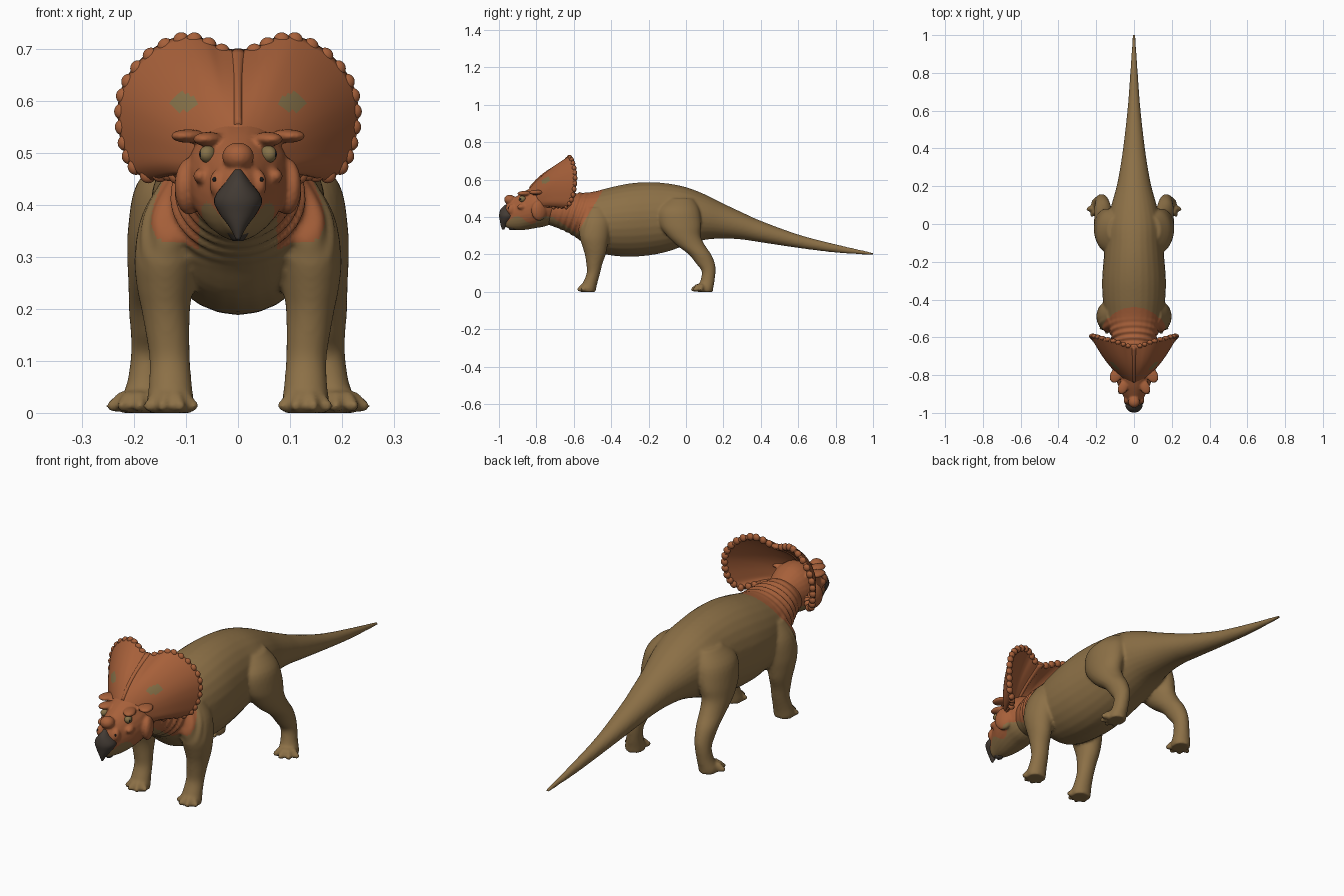
import bpy, bmesh, math
from mathutils import Vector, Matrix

if "Cube" in bpy.data.objects:
    bpy.data.objects.remove(bpy.data.objects["Cube"])


def material(name, col):
    m = bpy.data.materials.new(name)
    m.diffuse_color = (*col, 1)
    m.use_nodes = True
    m.node_tree.nodes["Principled BSDF"].inputs["Base Color"].default_value = m.diffuse_color
    return m


BROWN = material("brown_hide", (0.262, 0.162, 0.062))
ORANGE = material("rust_orange_hide", (0.385, 0.117, 0.042))
DARK = material("dark_horn", (0.055, 0.043, 0.034))
GREEN = material("olive_patch", (0.235, 0.165, 0.065))
PUPIL = material("black_pupil", (0.01, 0.01, 0.01))


def spline(rows, n):
    """Smoothly interpolate table rows, n steps per gap."""
    rows = [Vector(r) for r in rows]
    out = []
    for i in range(len(rows) - 1):
        a, b = rows[max(i - 1, 0)], rows[i]
        c, d = rows[i + 1], rows[min(i + 2, len(rows) - 1)]
        for k in range(n):
            t = k / n
            out.append(0.5 * (2 * b + (c - a) * t + (2 * a - 5 * b + 4 * c - d) * t * t
                              + (3 * b - a - 3 * c + d) * t ** 3))
    return out + [rows[-1]]


def loft(bm, rings, sides=28):
    """Skin elliptical rings given as (centre, u axis, v axis)."""
    loops = []
    for c, u, v in rings:
        loops.append([bm.verts.new(Vector(c) + Vector(u) * math.cos(a) + Vector(v) * math.sin(a))
                      for a in (2 * math.pi * k / sides for k in range(sides))])
    for p, q in zip(loops, loops[1:]):
        for k in range(sides):
            j = (k + 1) % sides
            bm.faces.new((p[k], p[j], q[j], q[k]))
    bm.faces.new(loops[0][::-1])
    bm.faces.new(loops[-1])


def loft_y(bm, rows, n=4):
    """Rows: y, top z, bottom z, half width."""
    loft(bm, [((0, y, (t + b) / 2), (w, 0, 0), (0, 0, (t - b) / 2))
              for y, t, b, w in spline(rows, n)])


def loft_z(bm, rows, side=1, n=4):
    """Rows: z, centre x, centre y, x radius, y radius."""
    loft(bm, [((x * side, y, z), (rx, 0, 0), (0, ry, 0))
              for z, x, y, rx, ry in spline(rows, n)])


def ball(bm, c, r, rot=0):
    bmesh.ops.create_uvsphere(bm, u_segments=16, v_segments=10, radius=1, matrix=Matrix.Translation(c)
                              @ Matrix.Rotation(rot, 4, 'Z') @ Matrix.Diagonal((*r, 1)))


def finish(name, bm, mats, mods=(), rule=None, shape=None):
    """Make the object, bake its modifiers, then reshape and colour by rule."""
    bmesh.ops.recalc_face_normals(bm, faces=bm.faces)
    me = bpy.data.meshes.new(name)
    bm.to_mesh(me)
    bm.free()
    ob = bpy.data.objects.new(name, me)
    bpy.context.collection.objects.link(ob)
    for kind, props in mods:
        mod = ob.modifiers.new(kind.lower(), kind)
        for k, v in props.items():
            setattr(mod, k, v)
    if mods:
        dg = bpy.context.evaluated_depsgraph_get()
        me = bpy.data.meshes.new_from_object(ob.evaluated_get(dg))
        ob.modifiers.clear()
        ob.data = me
    if shape:
        moves = [shape(v.co, v.normal) for v in me.vertices]
        for v, m in zip(me.vertices, moves):
            v.co += m
    me.materials.clear()
    for m in mats:
        me.materials.append(m)
    for p in me.polygons:
        p.use_smooth = True
        p.material_index = rule(p.center, p.normal) if rule else 0
    return ob


def skin(voxel, its):
    return (("REMESH", {"mode": 'VOXEL', "voxel_size": voxel}),
            ("SMOOTH", {"factor": 0.5, "iterations": its}))


# Body: torso, neck and tail
bm = bmesh.new()
loft_y(bm, [(1.004, .209, .196, .007), (.8, .255, .21, .02), (.6, .307, .235, .035),
            (.4, .38, .265, .058), (.3, .425, .28, .073), (.2, .472, .285, .092),
            (.1, .522, .278, .12), (0, .56, .25, .145), (-.1, .58, .215, .152),
            (-.2, .587, .195, .162), (-.3, .58, .188, .169), (-.4, .56, .195, .165),
            (-.5, .535, .22, .148), (-.58, .53, .285, .125), (-.66, .53, .33, .1),
            (-.74, .52, .36, .075)])

# Legs and toes
FRONT = [(.45, .095, -.48, .05, .06), (.38, .12, -.485, .065, .085), (.30, .137, -.49, .062, .08),
         (.24, .14, -.487, .054, .066), (.20, .139, -.485, .047, .056), (.15, .135, -.49, .042, .043),
         (.10, .131, -.495, .039, .036), (.05, .13, -.512, .042, .039), (.02, .13, -.522, .046, .042),
         (0, .13, -.522, .043, .04)]
HIND = [(.50, .09, -.03, .05, .07), (.44, .12, -.04, .075, .112), (.36, .143, -.03, .068, .112),
        (.30, .155, -.012, .058, .09), (.25, .16, .025, .051, .076), (.20, .165, .075, .045, .06),
        (.15, .168, .105, .038, .05), (.11, .172, .121, .034, .037), (.06, .178, .115, .035, .038),
        (.02, .185, .102, .042, .044), (0, .185, .102, .04, .042)]
for s in (1, -1):
    loft_z(bm, FRONT, s)
    loft_z(bm, HIND, s)
    for foot, turn, reach in (((.13, -.525), 0, .042), ((.19, .09), 20, .046)):
        for deg in (-62, -22, 18, 58):
            a = math.radians(deg + turn)
            for k, r, z in ((.6, .019, .024), (1, .0155, .014)):
                ball(bm, (s * (foot[0] + k * reach * math.sin(a)), foot[1] - k * reach * math.cos(a), z),
                     (r * .85, r * 1.25, min(r, z)), s * a)


def neck_folds(co, n):
    w = max(0, 1 - abs(co.y + .6) / .11) * min(1, max(0, (co.z - .28) / .08))
    return n * (.005 * w * math.sin((co.y - .35 * co.z) * 190))


def neck_colour(c, n):
    edge = c.y < -.47 - (.5 - c.z) * .6
    return int(edge and c.z > .305 and (abs(c.x) > .075 or c.z > .4))


finish("body", bm, [BROWN, ORANGE], skin(.0065, 7), neck_colour, neck_folds)

# Head with nose bump, brows and cheeks
bm = bmesh.new()
loft_y(bm, [(-.67, .52, .40, .06), (-.74, .56, .355, .092), (-.80, .565, .342, .098),
            (-.85, .545, .333, .086), (-.89, .522, .33, .068), (-.93, .495, .335, .048),
            (-.96, .465, .345, .033), (-.975, .44, .37, .02)])
ball(bm, (0, -.942, .493), (.031, .031, .027))
for s in (1, -1):
    ball(bm, (s * .057, -.862, .526), (.027, .042, .014), s * .4)
    ball(bm, (s * .095, -.80, .532), (.032, .045, .013), s * .5)
    ball(bm, (s * .094, -.785, .435), (.024, .045, .055), s * .4)
    ball(bm, (s * .062, -.865, .455), (.02, .04, .018), s * .4)
    ball(bm, (s * .035, -.925, .44), (.018, .03, .03), s * .4)
finish("head", bm, [ORANGE, BROWN], skin(.005, 4),
       lambda c, n: int(c.z < .385 + .02 * math.sin(c.y * 40)))

# Hooked beak, upper and lower
bm = bmesh.new()
loft_z(bm, [(.468, 0, -.955, .006, .008), (.445, 0, -.957, .023, .032), (.412, 0, -.953, .046, .046),
            (.385, 0, -.96, .037, .036), (.358, 0, -.973, .017, .018), (.333, 0, -.978, .004, .005)])
loft_z(bm, [(.395, 0, -.93, .038, .035), (.36, 0, -.933, .03, .03), (.33, 0, -.925, .01, .016)])
finish("beak", bm, [DARK])

# Eyes, pupils and nostrils
bm = bmesh.new()
dots = bmesh.new()
for s in (1, -1):
    ball(bm, (s * .058, -.874, .497), (.016, .021, .017), s * .4)
    ball(dots, (s * .069, -.883, .497), (.006, .007, .007))
    ball(dots, (s * .045, -.944, .448), (.005, .009, .006))
finish("eyes", bm, [GREEN])
finish("pupils_and_nostrils", dots, [PUPIL])

# Frill: two lobed shield swept from the skull out to a curved rim
RIM = [(0, -.645, .69), (.04, -.64, .698), (.07, -.628, .714), (.11, -.615, .718), (.16, -.602, .695),
       (.2, -.592, .655), (.221, -.588, .61), (.224, -.592, .56), (.215, -.602, .51),
       (.198, -.62, .473), (.168, -.642, .455), (.14, -.675, .462), (.115, -.71, .455)]
half = spline(RIM, 5)
N, T = len(half) - 1, 22


def frill_point(i, t):
    """Point i along the rim (negative is the left side), t from skull to rim."""
    f, s = abs(i) / N, (1 if i >= 0 else -1)
    a = math.radians(110 * f)
    inner = Vector((.075 * math.sin(a), -.84 + .06 * f, .47 + .068 * math.cos(a)))
    p = inner.lerp(half[abs(i)], t) + Vector((0, -.018, .006)) * math.sin(math.pi * t)
    p.x *= s
    return p


bm = bmesh.new()
grid = [[bm.verts.new(frill_point(i, k / T)) for k in range(T + 1)] for i in range(-N, N + 1)]
for p, q in zip(grid, grid[1:]):
    for k in range(T):
        bm.faces.new((p[k], p[k + 1], q[k + 1], q[k]))
finish("frill", bm, [ORANGE, GREEN], (("SOLIDIFY", {"thickness": .016, "offset": 0}),),
       lambda c, n: int(n.y < 0 and ((abs(c.x) - .105) / .026) ** 2 + ((c.z - .597) / .018) ** 2 < 1))

# Scalloped frill edge and central ridge
bm = bmesh.new()
length = 0
for i in range(1, N + 1):
    length += (half[i] - half[i - 1]).length
    if length > .026:
        length = 0
        for s in (1, -1):
            ball(bm, frill_point(i * s, .985), (.016, .012, .016))
ball(bm, frill_point(0, .99), (.022, .012, .01))
loft(bm, [(frill_point(0, k / 16), (.009 + .008 * (k / 16) ** 4, 0, 0), (0, -.008, .011))
          for k in range(1, 17)], 14)
finish("frill_edge", bm, [ORANGE])
